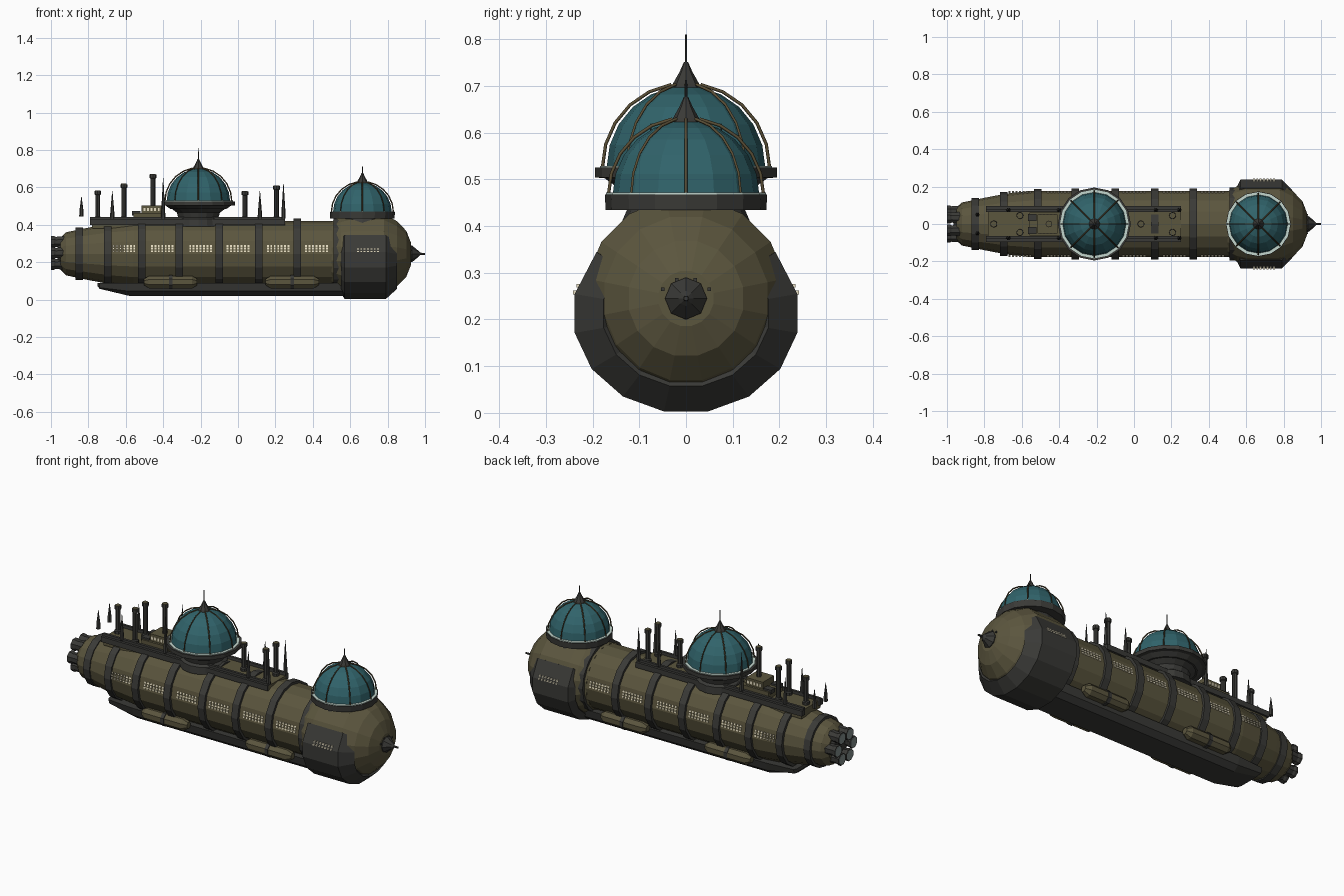
import bpy, bmesh, math
from mathutils import Vector

if "Cube" in bpy.data.objects:
    bpy.data.objects.remove(bpy.data.objects["Cube"])

def material(name, rgb):
    m = bpy.data.materials.new(name)
    m.diffuse_color = (*rgb, 1)
    m.use_nodes = True
    m.node_tree.nodes["Principled BSDF"].inputs["Base Color"].default_value = m.diffuse_color
    return m

OLIVE = material("olive_plating", (0.105, 0.092, 0.048))
DARK = material("dark_iron", (0.042, 0.042, 0.038))
TEAL = material("teal_glass", (0.03, 0.125, 0.145))
BRONZE = material("bronze", (0.10, 0.075, 0.035))
PALE = material("pale_trim", (0.55, 0.68, 0.62))
STEEL = material("engine_grey", (0.22, 0.27, 0.26))
LIGHT = material("window_light", (0.85, 0.78, 0.58))
CZ = 0.245   # height of the hull axis

def finish(name, bm, *mats):
    bmesh.ops.recalc_face_normals(bm, faces=bm.faces)
    me = bpy.data.meshes.new(name)
    bm.to_mesh(me)
    bm.free()
    for m in mats:
        me.materials.append(m)
    ob = bpy.data.objects.new(name, me)
    bpy.context.collection.objects.link(ob)
    return ob

def bridge(bm, rings, closed=True):
    n = len(rings[0])
    for a, b in zip(rings, rings[1:]):
        for i in range(n if closed else n - 1):
            j = (i + 1) % n
            bm.faces.new((a[i], a[j], b[j], b[i]))

def lathe(name, profile, mat, centre=(0, 0, 0), axis='Z', segs=16, turn=0.0):
    """Revolve (position along axis, radius) points into a capped solid."""
    bm = bmesh.new()
    c, rings = Vector(centre), []
    for t, r in profile:
        ring = []
        for i in range(segs):
            a = turn + math.tau * i / segs
            u, v = r * math.cos(a), r * math.sin(a)
            ring.append(bm.verts.new(c + Vector((t, u, v) if axis == 'X' else (u, v, t))))
        rings.append(ring)
    bridge(bm, rings)
    bm.faces.new(rings[0])
    bm.faces.new(rings[-1])
    return finish(name, bm, mat)

def add_box(bm, lo, hi):
    vs = bmesh.ops.create_cube(bm, size=1)['verts']
    for v in vs:
        v.co = Vector([(l + h) / 2 + p * (h - l) for l, h, p in zip(lo, hi, v.co)])
    return vs

def box(name, lo, hi, mat):
    bm = bmesh.new()
    add_box(bm, lo, hi)
    return finish(name, bm, mat)

# Main hull, tapering to the stern
lathe("hull", [(-0.95, 0.085), (-0.92, 0.115), (-0.80, 0.14), (-0.68, 0.163), (-0.56, 0.176),
               (0.56, 0.176)], OLIVE, (0, 0, CZ), 'X')

# Hull bands
for x, r in [(-0.85, 0.14), (-0.697, 0.172), (-0.515, 0.188), (-0.315, 0.19), (-0.10, 0.19),
             (0.11, 0.19), (0.317, 0.19), (0.53, 0.195)]:
    lathe("hull_band", [(x - 0.02, r), (x + 0.02, r)], DARK, (0, 0, CZ), 'X')

# Bow bulge and rounded nose
lathe("bow", [(0.50, 0.176), (0.55, 0.205), (0.60, 0.218), (0.78, 0.218), (0.85, 0.178),
              (0.90, 0.125), (0.925, 0.06)], OLIVE, (0, 0, CZ), 'X', turn=math.pi / 16)
lathe("nose_cone", [(0.91, 0.04), (0.93, 0.045), (0.965, 0.016), (0.975, 0.006), (1.0, 0.005)],
      DARK, (0, 0, CZ), 'X', 8)
for s in (-1, 1):
    for y, z in ((0.02, 0.285), (0.05, 0.265)):
        box("nose_stud", (0.91, s * y - 0.004, z - 0.004), (0.93, s * y + 0.004, z + 0.004), DARK)

# Armour shell wrapping the lower bow and its flanks
bm = bmesh.new()
rings = []
angles = [math.radians(-213.75 + 22.5 * i) for i in range(12)]
angles = [math.radians(-218)] + angles[1:-1] + [math.radians(38)]
for x, s in [(0.55, 0.84), (0.57, 1.0), (0.79, 1.0), (0.85, 0.74)]:
    rings.append([bm.verts.new((x, s * 0.243 * math.cos(a), 0.213 + s * 0.214 * math.sin(a)))
                  for a in angles])
bridge(bm, rings, closed=False)
shell = finish("bow_armour", bm, DARK)
mod = shell.modifiers.new("thickness", 'SOLIDIFY')
mod.thickness = 0.03
mod.offset = -1

# Keel, a trapezoid section swept along the belly
bm = bmesh.new()
rings = []
for x, zb, w in [(-0.75, 0.072, 0.04), (-0.74, 0.058, 0.06), (-0.58, 0.02, 0.075), (0.57, 0.02, 0.075)]:
    rings.append([bm.verts.new(p) for p in [(x, -w - 0.04, 0.09), (x, -w - 0.03, (zb + 0.07) / 2),
                  (x, -w, zb), (x, w, zb), (x, w + 0.03, (zb + 0.07) / 2), (x, w + 0.04, 0.09)]])
bridge(bm, rings)
bm.faces.new(rings[0])
bm.faces.new(rings[-1])
finish("keel", bm, DARK)

# Side pods with a centre strap
for s in (-1, 1):
    for x in (-0.36, 0.29):
        c = (x, s * 0.128, 0.094)
        lathe("side_pod", [(-0.142, 0.018), (-0.115, 0.036), (0.115, 0.036), (0.142, 0.018)],
              OLIVE, c, 'X', 8, math.pi / 8)
        lathe("pod_strap", [(-0.01, 0.04), (0.01, 0.04)], DARK, c, 'X', 8, math.pi / 8)
        box("pod_mount", (x - 0.06, min(s * 0.07, s * 0.12), 0.085),
            (x + 0.06, max(s * 0.07, s * 0.12), 0.125), DARK)

# Hull windows: thin plates lying on the upper side facet
bm = bmesh.new()
tilt = math.pi / 16
apothem = 0.176 * math.cos(tilt)
for s in (-1, 1):
    normal = Vector((0, s * math.cos(tilt), math.sin(tilt)))
    up = Vector((0, -s * math.sin(tilt), math.cos(tilt)))
    for gx in (-0.61, -0.405, -0.20, 0.0, 0.215, 0.42):
        for col in range(7):
            for row in range(3):
                c = Vector((gx + (col - 3) * 0.0185, 0, CZ)) + normal * (apothem + 0.001)
                c += up * ((row - 1) * 0.014 - 0.006)
                for v in add_box(bm, (-0.005, -0.002, -0.0045), (0.005, 0.002, 0.0045)):
                    v.co = c + Vector((v.co.x, 0, 0)) + normal * v.co.y + up * v.co.z
    # windows in the bow armour
    for col in range(7):
        for row in range(2):
            x, z = 0.695 + (col - 3) * 0.018, 0.258 + row * 0.014
            y = s * (0.2385 if row == 0 else 0.231)
            add_box(bm, (x - 0.005, y - 0.004, z - 0.004), (x + 0.005, y + 0.004, z + 0.004))
finish("window_lights", bm, LIGHT)

# Upper deck and its rails
box("deck", (-0.78, -0.085, 0.38), (0.25, 0.085, 0.425), OLIVE)
for s in (-1, 1):
    for y, z in ((0.072, 0.442), (0.088, 0.43)):
        box("deck_rail", (-0.79, s * y - 0.007, 0.40), (0.25, s * y + 0.007, z), DARK)

# Deck cabin with windows and vents
box("cabin_base", (-0.56, -0.062, 0.42), (-0.39, 0.062, 0.463), OLIVE)
box("cabin_top", (-0.515, -0.05, 0.46), (-0.41, 0.05, 0.503), OLIVE)
for s in (-1, 1):
    box("cabin_vent", (-0.567, s * 0.035 - 0.018, 0.45), (-0.52, s * 0.035 + 0.018, 0.473), DARK)
    for i in range(5):
        x = -0.50 + i * 0.019
        box("cabin_window", (x - 0.005, s * 0.051 - 0.002, 0.474), (x + 0.005, s * 0.051 + 0.002, 0.49), LIGHT)

# Chimneys with collars
for x, y, top in [(-0.75, 0, 0.58), (-0.61, -0.045, 0.617), (-0.61, 0.045, 0.617), (-0.455, 0, 0.668),
                  (0.037, 0, 0.578), (0.206, -0.045, 0.607), (0.206, 0.045, 0.607)]:
    lathe("chimney", [(0.41, 0.019), (0.44, 0.019), (0.445, 0.013), (top - 0.02, 0.013),
                      (top - 0.018, 0.018), (top, 0.018)], DARK, (x, y, 0), segs=8)
    lathe("chimney_cap", [(top - 0.001, 0.015), (top + 0.003, 0.015)], OLIVE, (x, y, 0), segs=8)

# Slender spikes in pairs
for x, y, lo, hi in [(-0.837, 0.05, 0.445, 0.55), (-0.672, 0.075, 0.435, 0.58), (-0.40, 0.075, 0.435, 0.65),
                     (0.117, 0.075, 0.435, 0.58), (0.243, 0.075, 0.435, 0.62)]:
    for s in (-1, 1):
        lathe("spike", [(lo, 0.012), (lo + 0.03, 0.011), (hi, 0.001)], DARK, (x, s * y, 0), segs=6)

def dome(x, base, r, height, collar, pedestal, tip):
    """Glass dome with collar, pale trim, ribs and finial."""
    c = (x, 0, 0)
    lathe("dome_pedestal", pedestal, DARK, c)
    lathe("dome_collar", collar, DARK, c)
    lathe("dome_trim", [(base - 0.002, r + 0.014), (base + 0.004, r + 0.014)], PALE, c)
    arc = [math.radians(d) for d in (0, 16, 32, 48, 64, 80)]
    lathe("dome_glass", [(base + height * math.sin(a), r * math.cos(a)) for a in arc], TEAL, c)
    top = base + height
    lathe("dome_finial", [(top - 0.008, 0.032), (top + 0.005, 0.028), (top + 0.03, 0.014), (top + 0.05, 0.005),
                          (top + 0.052, 0.0025), (tip, 0.002)], DARK, c, segs=8)
    curve = bpy.data.curves.new("dome_ribs", 'CURVE')
    curve.dimensions = '3D'
    curve.bevel_depth = 0.0035
    curve.bevel_resolution = 0
    for k in range(8):
        t = math.tau * k / 8
        sp = curve.splines.new('POLY')
        sp.points.add(len(arc) - 1)
        for p, a in zip(sp.points, arc):
            d = (r + 0.009) * math.cos(a)
            p.co = (x + d * math.cos(t), d * math.sin(t), base + (height + 0.006) * math.sin(a), 1)
    curve.materials.append(BRONZE)
    bpy.context.collection.objects.link(bpy.data.objects.new("dome_ribs", curve))

dome(-0.212, 0.525, 0.17, 0.175, [(0.485, 0.15), (0.503, 0.175), (0.504, 0.195), (0.525, 0.195)],
     [(0.39, 0.125), (0.43, 0.122), (0.44, 0.108), (0.465, 0.115), (0.495, 0.155)], 0.81)
dome(0.665, 0.468, 0.157, 0.158, [(0.435, 0.172), (0.468, 0.174)],
     [(0.38, 0.15), (0.415, 0.135), (0.438, 0.125)], 0.713)

# Stern engine cluster
lathe("engine_mount", [(-0.965, 0.06), (-0.94, 0.08)], DARK, (0, 0, CZ + 0.005), 'X', 12)
for k in range(6):
    a = math.tau * k / 6
    c = (0, 0.068 * math.cos(a), CZ + 0.005 + 0.068 * math.sin(a))
    lathe("engine", [(-0.999, 0.034), (-0.985, 0.034), (-0.975, 0.029), (-0.93, 0.033)], DARK, c, 'X', 8, math.pi / 8)
    lathe("engine_glow", [(-1.0, 0.029), (-0.995, 0.029)], STEEL, c, 'X', 8, math.pi / 8)
